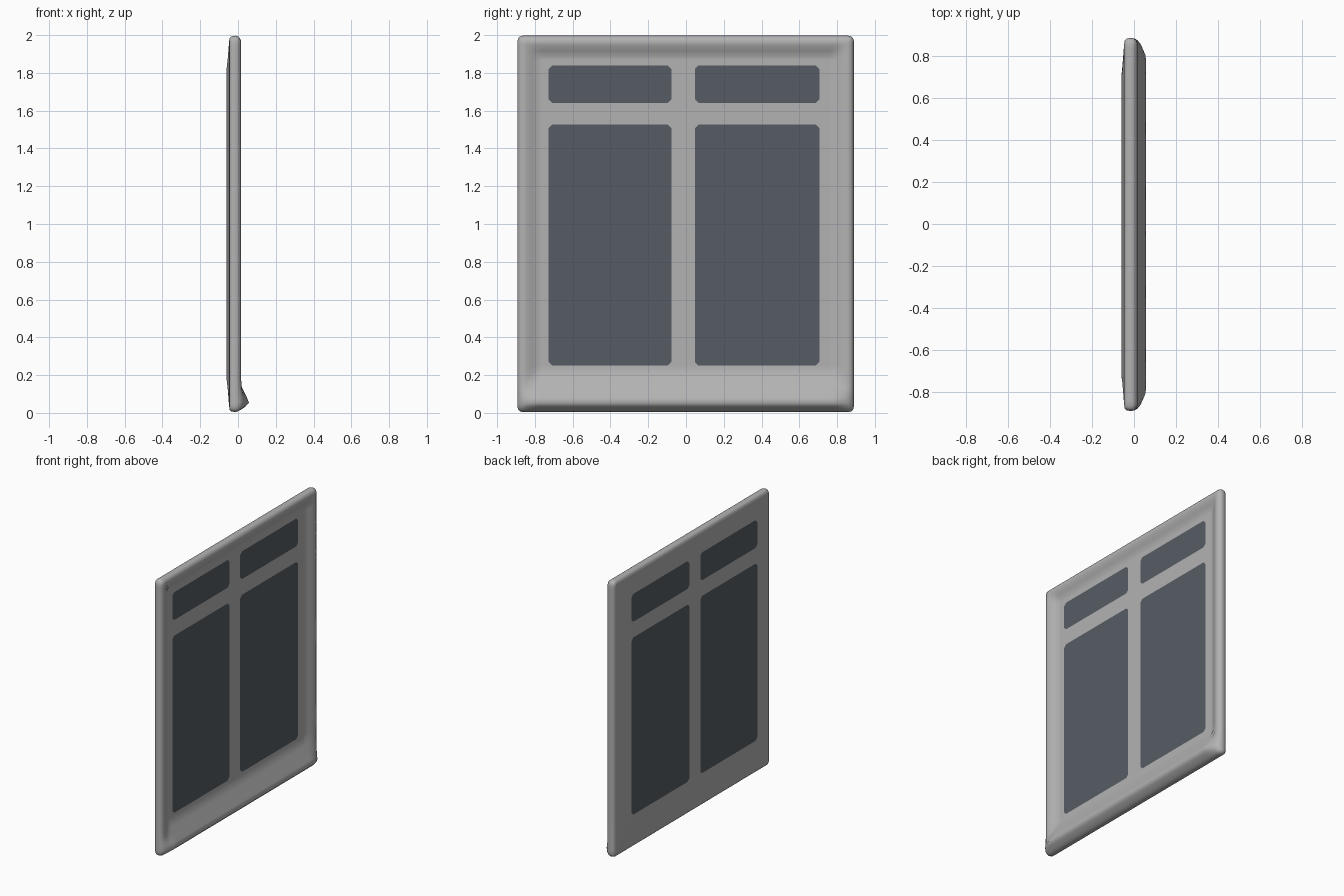
import bpy, bmesh, math

if "Cube" in bpy.data.objects:
    bpy.data.objects.remove(bpy.data.objects["Cube"])

# Overall outline and pane layout (panel lies in the y-z plane)
Y0, Y1, Z0, Z1 = -0.893, 0.889, 0.004, 1.997
PANES_Y = [(-0.727, -0.077), (0.047, 0.706)]
PANES_Z = [(0.25, 1.527), (1.64, 1.84)]
CH = 0.02          # pane corner cut
R = 0.03           # outer corner radius

# Profiles: (distance from the edge, x)
FRONT = [(0, -.015), (.004, 0), (.012, .01), (.03, .017), (.05, .014), (.08, 0), (.11, -.015)]
BACK = [(0, -.015), (.004, -.035), (.012, -.044), (.03, -.047), (.13, -.055), (.165, -.06)]
SILL = [(0, -.015), (.004, 0), (.012, .015), (.03, .04), (.05, .058), (.08, .046),
        (.11, .031), (.13, .022), (.17, .004), (.21, -.015)]
TAPER = [(0, 0), (.03, .35), (.05, .6), (.08, .9), (.11, 1)]
STEPS = [0, .004, .012, .03, .05, .08, .11, .13]


def interp(pts, d):
    for (a, u), (b, v) in zip(pts, pts[1:]):
        if d <= b:
            return u + (v - u) * (d - a) / (b - a)
    return pts[-1][1]


def lines(lo, hi, panes, extra=()):
    s = [lo + d for d in STEPS] + [hi - d for d in STEPS] + list(extra)
    for a, b in panes:
        s += [a, a + CH, (a + b) / 2, b - CH, b]
    return sorted(s)


def material(name, rgb):
    m = bpy.data.materials.new(name)
    m.diffuse_color = (*rgb, 1)
    m.use_nodes = True
    m.node_tree.nodes["Principled BSDF"].inputs["Base Color"].default_value = m.diffuse_color
    return m


ys = lines(Y0, Y1, PANES_Y)
zs = lines(Z0, Z1, PANES_Z, (Z0 + .17, Z0 + .21))


def place(y, z):
    """Round the outer corners of the flat grid."""
    cy = Y0 + R if y < 0 else Y1 - R
    cz = Z0 + R if z < 1 else Z1 - R
    a, b = y - cy, z - cz
    if a * (1 if y > 0 else -1) > 0 and b * (1 if z > 1 else -1) > 0:
        k = max(abs(a), abs(b)) / math.hypot(a, b)
        return cy + a * k, cz + b * k
    return y, z


def depth(y, z, front):
    dy, dz = min(y - Y0, Y1 - y), min(z - Z0, Z1 - z)
    d = min(dy, dz)
    if not front:
        return interp(BACK, d)
    x = interp(FRONT, d)
    return x + interp(TAPER, dy) * max(0, interp(SILL, z - Z0) - x)


def span(v, panes):
    return next((p for p in panes if p[0] < v < p[1]), None)


# Window body: front and back skins sharing the outer edge loop
bm = bmesh.new()
NY, NZ = len(ys), len(zs)
rim = {}
for front in (True, False):
    grid = {}
    for i, y in enumerate(ys):
        for j, z in enumerate(zs):
            edge = i in (0, NY - 1) or j in (0, NZ - 1)
            if edge and (i, j) in rim:
                grid[i, j] = rim[i, j]
                continue
            grid[i, j] = bm.verts.new((depth(y, z, front), *place(y, z)))
            if edge:
                rim[i, j] = grid[i, j]

    def add(keys, mat):
        f = bm.faces.new([grid[k] for k in (keys if front else keys[::-1])])
        f.material_index = mat
        f.smooth = True

    for i in range(NY - 1):
        for j in range(NZ - 1):
            q = [(i, j), (i + 1, j), (i + 1, j + 1), (i, j + 1)]
            py = span((ys[i] + ys[i + 1]) / 2, PANES_Y)
            pz = span((zs[j] + zs[j + 1]) / 2, PANES_Z)
            if not (py and pz):
                add(q, 0)
                continue
            # pane corner cells are split so the glass gets cut corners
            corner = [n for n, (a, b) in enumerate(q) if ys[a] in py and zs[b] in pz]
            if corner:
                n = corner[0]
                add([q[n - 1], q[n], q[(n + 1) % 4]], 0)
                add([q[(n + 1) % 4], q[(n + 2) % 4], q[n - 1]], 1)
            else:
                add(q, 1)

bmesh.ops.recalc_face_normals(bm, faces=bm.faces)
mesh = bpy.data.meshes.new("window_panel")
bm.to_mesh(mesh)
bm.free()
mesh.materials.append(material("light_grey_frame", (.45, .45, .455)))
mesh.materials.append(material("dark_slate_glass", (.092, .108, .127)))
obj = bpy.data.objects.new("window_panel", mesh)
bpy.context.collection.objects.link(obj)
